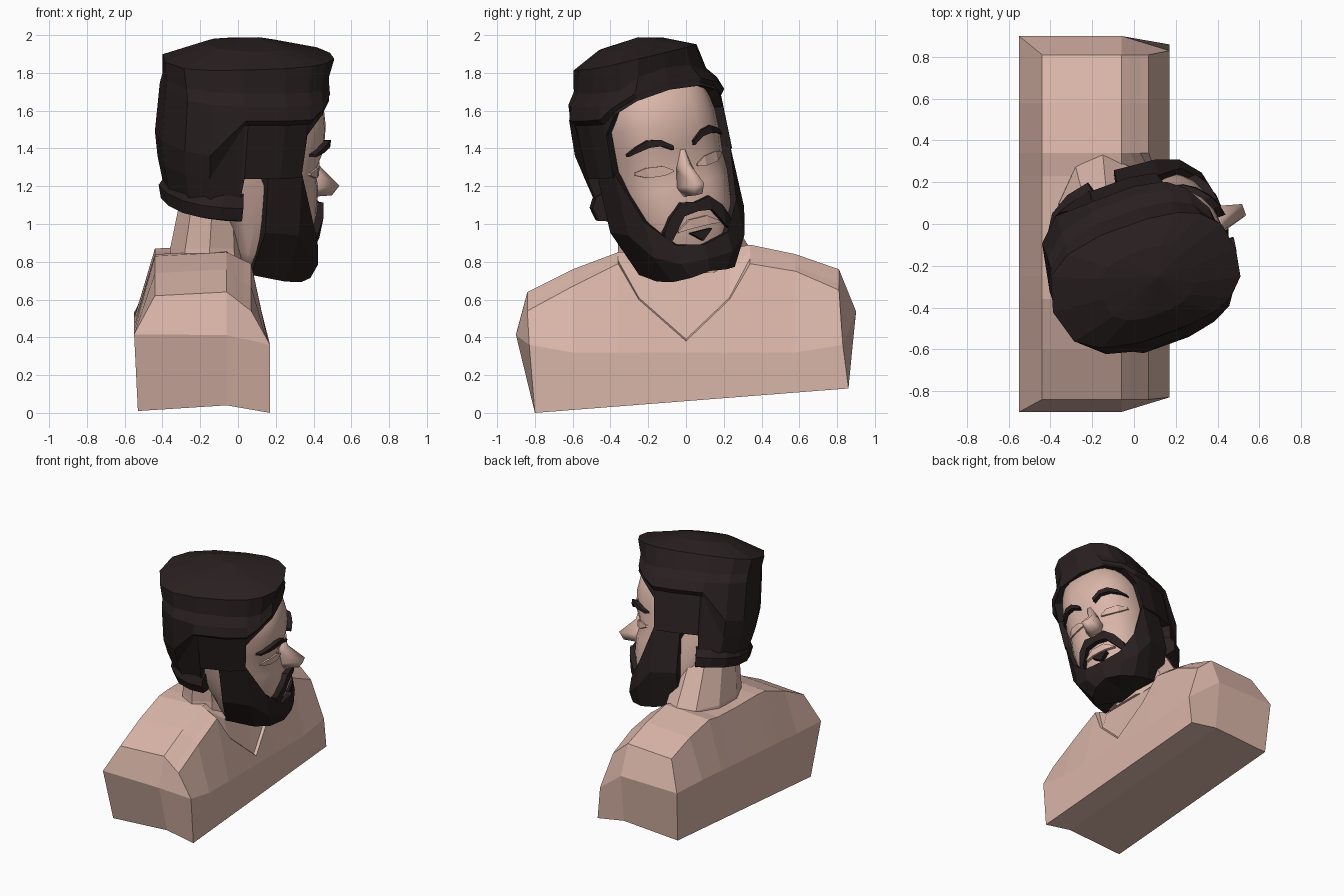
import bpy, bmesh
from math import sin, cos, radians, copysign
from mathutils import Matrix

if "Cube" in bpy.data.objects:
    bpy.data.objects.remove(bpy.data.objects["Cube"])


def material(name, rgb):
    m = bpy.data.materials.new(name)
    m.use_nodes = True
    m.diffuse_color = (*rgb, 1)
    m.node_tree.nodes["Principled BSDF"].inputs["Base Color"].default_value = (*rgb, 1)
    return m


skin = material("skin", (0.7, 0.465, 0.395))
dark = material("dark hair", (0.022, 0.014, 0.014))

# The head is turned to its left and tilted sideways
HEAD = (Matrix.Translation((0, -0.12, 1.195)) @ Matrix.Rotation(radians(20), 4, "Z")
        @ Matrix.Rotation(radians(13), 4, "X"))


def loft(name, sections, mat, matrix=Matrix(), closed=False, smooth=False, extra=None):
    """Skin a row of equal closed sections, with end caps unless closed."""
    bm = bmesh.new()
    rings = [[bm.verts.new(p) for p in s] for s in sections]
    n = len(rings[0])
    pairs = list(zip(rings, rings[1:]))
    if closed:
        pairs.append((rings[-1], rings[0]))
    for a, b in pairs:
        for i in range(n):
            j = (i + 1) % n
            bm.faces.new((a[i], a[j], b[j], b[i]))
    if extra:
        extra(bm, rings)
    elif not closed:
        bm.faces.new(rings[0])
        bm.faces.new(rings[-1])
    bmesh.ops.remove_doubles(bm, verts=bm.verts, dist=0.0005)
    bmesh.ops.recalc_face_normals(bm, faces=bm.faces)
    mesh = bpy.data.meshes.new(name)
    bm.to_mesh(mesh)
    bm.free()
    mesh.materials.append(mat)
    ob = bpy.data.objects.new(name, mesh)
    ob.matrix_world = matrix
    bpy.context.collection.objects.link(ob)
    if smooth:
        for p in mesh.polygons:
            p.use_smooth = True
    return ob


def round_box(a, n=2.7):
    """Unit superellipse point, angle in degrees from the front."""
    c, s = cos(radians(a)), sin(radians(a))
    return copysign(abs(c) ** (2 / n), c), copysign(abs(s) ** (2 / n), s)


def mirrored(half):
    """Continue columns that end on the midline to the other side."""
    return half + [[(x, -y, z) for x, y, z in s] for s in half[-2::-1]]


# Torso: sections along y, with a V neckline in the middle
def torso_section(y, top, edge):
    end, central = abs(y) > 0.8, abs(y) < 0.3
    low = 0.078 * (y + 0.8)
    yb, yf, ym = y, y, y
    if end:
        yb = -0.8 if y < 0 else 0.86
        yf, ym, low = copysign(0.83, y), copysign(0.9, y), 0.078 * (yb + 0.8)
    ex = 0.07 + ((0.79 - edge) / 4.6 if central else 0)
    chest = (0.05, y, 0.74) if central else (-0.02, y, top + (edge - top) * 0.3)
    inset = (ex - 0.022, y, edge + 0.01) if central else (0.03, y, top + (edge - top) * 0.7)
    return [(-0.53, yb, low + 0.01), (-0.55, ym, 0.475 + 0.07 * y), (-0.44, y, top - 0.02),
            (-0.06, y, top), chest, inset, (ex, y, edge), (0.17, yf, 0.36 if end else 0.32),
            (0.17, yb, low), (-0.06, yb, low + 0.04)]


def shoulder_ends(bm, rings):
    for r, y in ((rings[0], -0.9), (rings[-1], 0.9)):
        c = bm.verts.new((-0.06, y, 0.475 + 0.07 * y))
        for f in ((0, 1, c, 9), (1, 2, 3, c), (3, 4, 5, 6, 7, c), (c, 7, 8, 9)):
            bm.faces.new([v if v is c else r[v] for v in f])


stations = [(-0.84, 0.64, 0.54), (-0.6, 0.76, 0.67), (-0.36, 0.85, 0.79), (-0.25, 0.86, 0.6),
            (0, 0.86, 0.38), (0.23, 0.87, 0.6), (0.34, 0.89, 0.79), (0.58, 0.84, 0.75),
            (0.81, 0.76, 0.65)]
loft("torso", [torso_section(*s) for s in stations], skin, extra=shoulder_ends)

# Neck
neck = []
for cx, cy, z, rx, ry in ((-0.15, -0.01, 0.74, 0.23, 0.36), (-0.15, -0.01, 0.87, 0.22, 0.35),
                          (-0.13, -0.12, 1.2, 0.17, 0.25)):
    neck.append([(cx + rx * cos(radians(a)), cy + ry * sin(radians(a)), z)
                 for a in range(18, 378, 36)])
loft("neck", neck, skin)

# Head: height, front, half width, back
LEVELS = [(-0.42, 0.36, 0.2, 0.0), (-0.3, 0.41, 0.27, 0.04), (-0.12, 0.425, 0.305, 0.14),
          (0.02, 0.42, 0.315, 0.3), (0.12, 0.395, 0.315, 0.36), (0.23, 0.435, 0.315, 0.36),
          (0.36, 0.435, 0.315, 0.36), (0.52, 0.405, 0.29, 0.34), (0.62, 0.25, 0.17, 0.25)]
head = []
for z, front, side, back in LEVELS:
    ring = []
    for a in range(0, 360, 15):
        c, s = round_box(a)
        ring.append((c * (front if c > 0 else back), s * side, z))
    head.append(ring)
loft("head", head, skin, HEAD, smooth=True)


def face_x(y, z):
    """Depth of the face surface."""
    for a, b in zip(LEVELS, LEVELS[1:]):
        if a[0] <= z <= b[0]:
            t = (z - a[0]) / (b[0] - a[0])
            front, side = (a[i] + t * (b[i] - a[i]) for i in (1, 2))
            return front * max(0, 1 - min(1, abs(y) / side) ** 2.7) ** (1 / 2.7)
    return 0.4


def strip(name, cols, mat, depth, both=False):
    """Raised band over the face; columns are y, upper z, lower z."""
    for side in ((1, -1) if both else (1,)):
        secs = []
        for y, hi, lo in cols:
            xh, xl = face_x(y, hi), face_x(y, lo)
            secs.append([(xh - 0.03, y * side, hi), (xh + depth, y * side, hi),
                         (xl + depth, y * side, lo), (xl - 0.03, y * side, lo)])
        prefix = ("left_" if side > 0 else "right_") if both else ""
        loft(prefix + name, secs, mat, HEAD)


strip("eyebrow", [(0.06, 0.24, 0.215), (0.12, 0.285, 0.25), (0.18, 0.295, 0.255),
                  (0.235, 0.27, 0.24), (0.27, 0.24, 0.225)], dark, 0.035, True)
strip("eye", [(0.07, 0.11, 0.1), (0.12, 0.142, 0.09), (0.2, 0.15, 0.095),
              (0.25, 0.135, 0.12)], skin, 0.014, True)
half = [(-0.19, -0.2, -0.3), (-0.15, -0.13, -0.24), (-0.08, -0.065, -0.14)]
strip("moustache", half + [(0, -0.08, -0.13)] + [(-y, h, l) for y, h, l in half[::-1]],
      dark, 0.04)
strip("lips", [(-0.12, -0.21, -0.22), (-0.05, -0.165, -0.215), (0.05, -0.165, -0.215),
               (0.12, -0.21, -0.22)], skin, 0.025)
strip("chin_tuft", [(-0.06, -0.235, -0.24), (0, -0.235, -0.29), (0.06, -0.235, -0.24)],
      dark, 0.035)

# Nose: bridge widening to the tip
nose = [[(0.37, -w, z), (x, -w * 0.35, z), (x, w * 0.35, z), (0.37, w, z)]
        for z, x, w in ((0.23, 0.42, 0.03), (0.12, 0.445, 0.05),
                        (0.015, 0.56, 0.085), (-0.04, 0.525, 0.06))]
loft("nose", nose, skin, HEAD, smooth=True)

# Beard: sideburn to chin columns, mirrored
beard = []
for x, y, hi, lo in ((0.03, 0.36, 0.15, -0.42), (0.23, 0.335, 0.15, -0.46),
                     (0.34, 0.265, -0.13, -0.475), (0.42, 0.15, -0.28, -0.47),
                     (0.45, 0, -0.31, -0.455)):
    mid = hi * 0.45 + lo * 0.55
    beard.append([(x - 0.06, y * 0.8, hi), (x, y, hi), (x + 0.01, y, mid),
                  (x - 0.01, y * 0.68, lo), (max(0.03, x - 0.2), 0, lo + 0.02)])
loft("beard", mirrored(beard), dark, HEAD)

# Hair: sections around the head, from hairline to crown
HAIRLINE = [(0, 0.53), (22, 0.51), (45, 0.46), (61, 0.36), (64, 0.13), (82, 0.13), (99, 0.13),
            (101, -0.02), (125, -0.02), (150, -0.02), (180, -0.02)]


def hair_point(a, kx, ky, z):
    c, s = round_box(a)
    return (c * 0.45 * kx, s * 0.405 * ky, z)


hair = []
for a, low in HAIRLINE:
    c = cos(radians(a))
    k = 0.86 if a > 100 else 0.92 if a > 50 else 0.95
    step = max(low + 0.02, 0.42 if c > -0.5 else 0.12)
    ledge = max(step + 0.02, 0.45 if c > -0.5 else 0.25)
    kx = 1 - 0.05 * max(0, c)
    layer = max(ledge + 0.02, 0.52)
    hair.append([hair_point(a, 0.7, 0.7, low + 0.01), hair_point(a, k, k, low),
                 hair_point(a, 0.95, 0.92, step), hair_point(a, kx, 0.98, ledge),
                 hair_point(a, kx, 0.91, layer), hair_point(a, kx, 0.78, layer + 0.06),
                 hair_point(a, 1.03 - 0.01 * c, 0.7, 0.705 + 0.025 * c),
                 hair_point(a, 0.5, 0.4, 0.775), (0.06, 0.02, 0.81), (0, 0, 0.4)])
hair += [[(x, -y if y != 0.02 else y, z) for x, y, z in s] for s in hair[-2:0:-1]]
loft("hair", hair, dark, HEAD, closed=True)

# Rolled hair at the nape
nape = [[hair_point(a, k * 0.91, k * 0.96, z)
         for k, z in ((0.7, 0.04), (0.9, 0.03), (0.98, -0.03), (0.94, -0.1), (0.75, -0.12))]
        for a in (99, 115, 135, 158, 180)]
loft("nape_hair", mirrored(nape), dark, HEAD)
